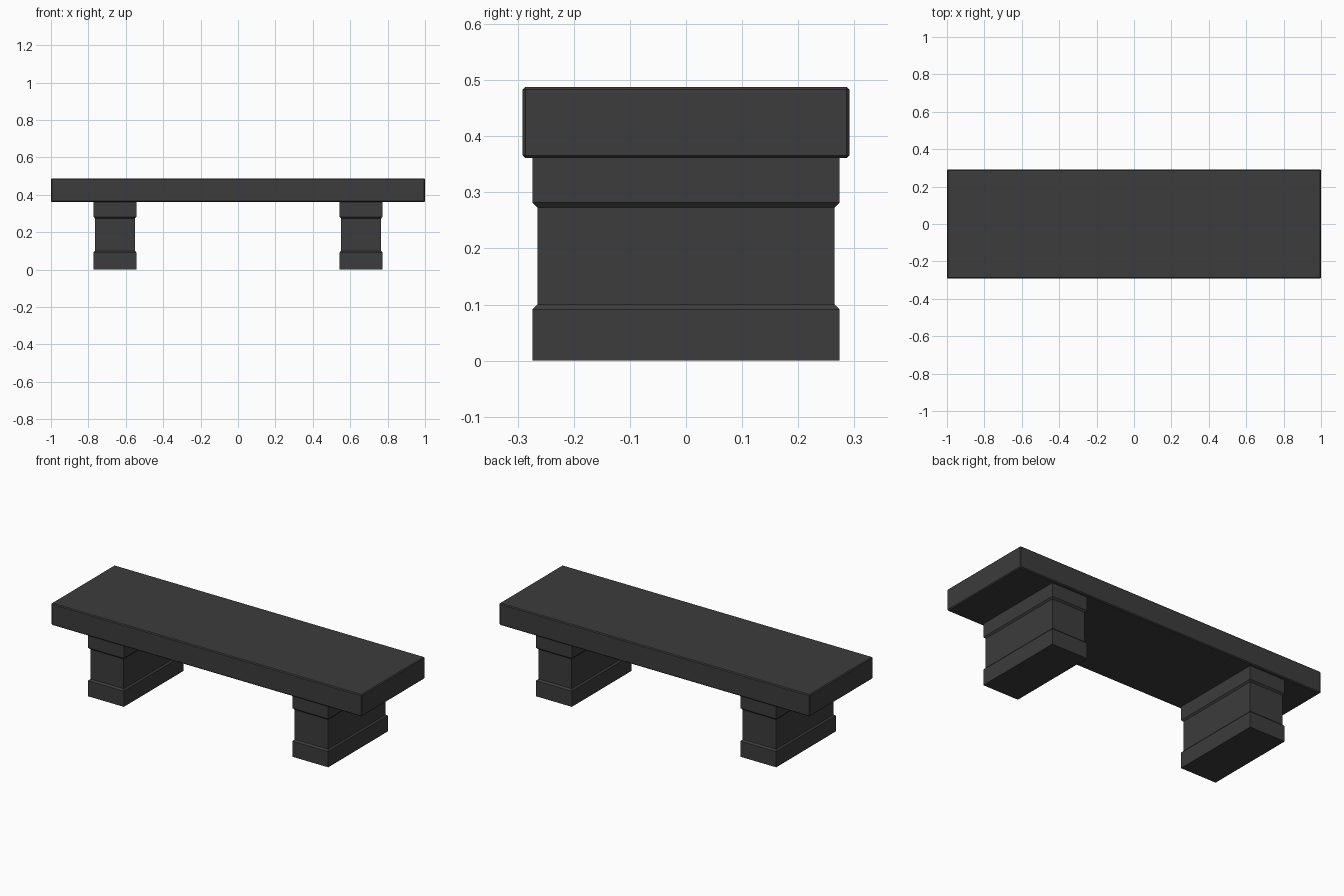
import bpy, bmesh

if "Cube" in bpy.data.objects:
    bpy.data.objects.remove(bpy.data.objects["Cube"])

stone = bpy.data.materials.new("dark grey stone")
stone.diffuse_color = (0.045, 0.045, 0.045, 1)
stone.use_nodes = True
stone.node_tree.nodes["Principled BSDF"].inputs["Base Color"].default_value = stone.diffuse_color


def stacked_block(name, x, profile):
    """Rectangular block from (half x, half y, z) rings, bottom to top."""
    bm = bmesh.new()
    rings = [[bm.verts.new((sx * hx, sy * hy, z))
              for sx, sy in ((-1, -1), (1, -1), (1, 1), (-1, 1))]
             for hx, hy, z in profile]
    bm.faces.new(rings[0][::-1])
    bm.faces.new(rings[-1])
    for lo, hi in zip(rings, rings[1:]):
        for i in range(4):
            j = (i + 1) % 4
            bm.faces.new((lo[i], lo[j], hi[j], hi[i]))
    mesh = bpy.data.meshes.new(name)
    bm.to_mesh(mesh)
    bm.free()
    mesh.materials.append(stone)
    obj = bpy.data.objects.new(name, mesh)
    obj.location.x = x
    bpy.context.collection.objects.link(obj)
    return obj


# Seat slab with narrow chamfers on every edge
seat = stacked_block("seat", 0, [(1, 0.291, 0.361), (1, 0.291, 0.488)])
bevel = seat.modifiers.new("edge chamfer", 'BEVEL')
bevel.width = 0.005
bevel.segments = 1

# Pedestal legs: wide foot, narrower waist, wide cap
leg_profile = [(0.115, 0.274, 0.0), (0.115, 0.274, 0.091),
               (0.107, 0.265, 0.100), (0.107, 0.265, 0.273),
               (0.115, 0.274, 0.282), (0.115, 0.274, 0.361)]
for side, x in (("left", -0.658), ("right", 0.658)):
    stacked_block(side + "_leg", x, leg_profile)
